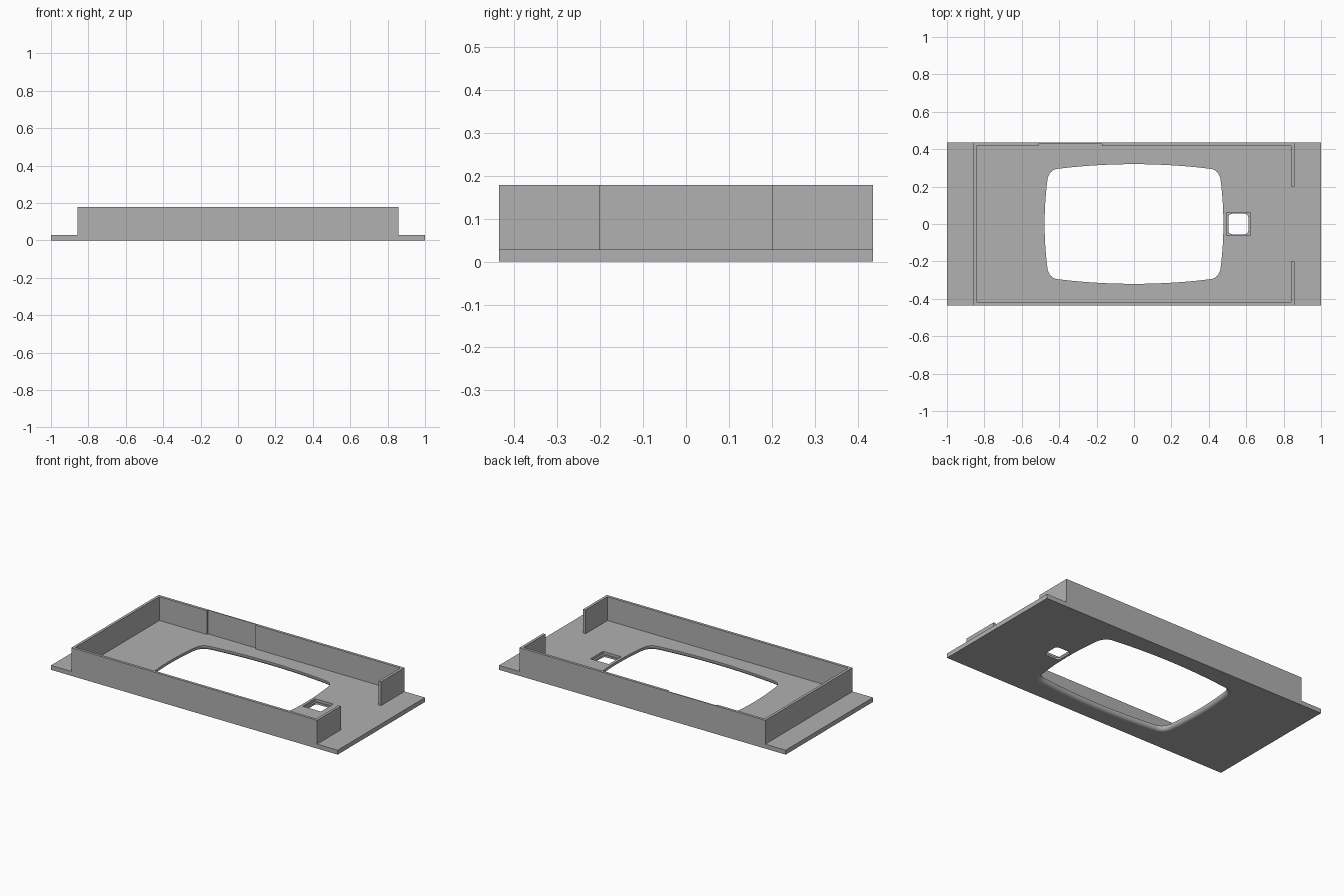
import bpy, bmesh, math
from mathutils import Vector

cube = bpy.data.objects.get("Cube")
if cube:
    bpy.data.objects.remove(cube, do_unlink=True)

LENGTH, DEPTH = 1.0, 0.435      # half sizes of the base plate
PLATE, TOP = 0.028, 0.178       # plate thickness, top of the walls

grey = bpy.data.materials.new("plain_grey")
grey.use_nodes = True
colour = (0.44, 0.44, 0.44, 1)
grey.diffuse_color = colour
grey.node_tree.nodes["Principled BSDF"].inputs["Base Color"].default_value = colour


def loft(name, rings):
    """Closed solid through a stack of matching rings."""
    bm = bmesh.new()
    rows = [[bm.verts.new(p) for p in ring] for ring in rings]
    n = len(rows[0])
    for low, high in zip(rows, rows[1:]):
        for i in range(n):
            j = (i + 1) % n
            bm.faces.new((low[i], low[j], high[j], high[i]))
    bm.faces.new(rows[0])
    bm.faces.new(rows[-1])
    bmesh.ops.recalc_face_normals(bm, faces=bm.faces)
    mesh = bpy.data.meshes.new(name)
    bm.to_mesh(mesh)
    bm.free()
    mesh.materials.append(grey)
    obj = bpy.data.objects.new(name, mesh)
    bpy.context.collection.objects.link(obj)
    return obj


def prism(name, outline, z0, z1):
    return loft(name, [[(x, y, z) for x, y in outline] for z in (z0, z1)])


def rectangle(x0, x1, y0, y1):
    return [(x0, y0), (x1, y0), (x1, y1), (x0, y1)]


def bowed_outline(w, h, cx, cy, bow_x, bow_y, steps):
    """Rounded rectangle with bowed sides; corners start at cx and cy."""
    top = [Vector((cx * i / steps, h - bow_y * (i / steps) ** 2)) for i in range(steps + 1)]
    side = [Vector((w - bow_x * (i / steps) ** 2, cy * i / steps)) for i in range(steps, -1, -1)]
    a, d = top[-1], side[0]
    size = 0.55 * (d.x - a.x)
    b = a + Vector((1, -2 * bow_y / cx)) * size
    c = d + Vector((-2 * bow_x / cy, 1)) * 0.55 * (a.y - d.y)
    corner = []
    for i in range(1, 8):
        t = i / 8
        s = 1 - t
        corner.append(a * s**3 + b * 3 * s * s * t + c * 3 * s * t * t + d * t**3)
    q = [(p.x, p.y) for p in top + corner + side]
    half = q + [(x, -y) for x, y in q[-2::-1]]
    return half + [(-x, y) for x, y in half[-2:0:-1]]


def grow(outline, amount):
    """Push a clockwise outline outwards."""
    result = []
    for i, (x, y) in enumerate(outline):
        before, after = Vector(outline[i - 1]), Vector(outline[(i + 1) % len(outline)])
        t = (after - before).normalized()
        result.append((x - t.y * amount, y + t.x * amount))
    return result


def cut(target, cutter):
    cutter.hide_render = True
    mod = target.modifiers.new("cut", 'BOOLEAN')
    mod.operation, mod.solver, mod.object = 'DIFFERENCE', 'EXACT', cutter
    bpy.context.view_layer.objects.active = target
    bpy.ops.object.modifier_apply(modifier=mod.name)
    bpy.data.objects.remove(cutter, do_unlink=True)


# Base plate
plate = prism("base_plate", rectangle(-LENGTH, LENGTH, -DEPTH, DEPTH), 0, PLATE)

# Large bowed opening, rounded over towards the underside
opening = bowed_outline(0.478, 0.32, 0.41, 0.235, 0.015, 0.025, 10)
radius = 0.022
profile = [(-0.02, radius)]
for i in range(7):
    angle = math.pi / 2 * i / 6
    profile.append((radius * (1 - math.cos(angle)), radius * (1 - math.sin(angle))))
profile.append((0.1, 0))
cut(plate, loft("opening_cutter",
                [[(x, y, z) for x, y in grow(opening, off)] for z, off in profile]))

# Small square pocket with a rounded through hole
cut(plate, prism("pocket_cutter", rectangle(0.495, 0.622, -0.062, 0.062), 0.012, 0.1))
hole = bowed_outline(0.053, 0.055, 0.033, 0.035, 0, 0, 1)
cut(plate, prism("hole_cutter", [(x + 0.558, y) for x, y in hole], -0.05, 0.1))

# Smooth the rounded edges while the flat underside stays flat
bpy.ops.object.select_all(action='DESELECT')
plate.select_set(True)
bpy.context.view_layer.objects.active = plate
bpy.ops.object.shade_smooth_by_angle(angle=math.radians(30))
verts = plate.data.vertices
for edge in plate.data.edges:
    if all(abs(verts[v].co.z) < 1e-5 for v in edge.vertices):
        edge.use_edge_sharp = True

# Surrounding wall: one footprint with a gap on the left end
# and a shallow recess inside the back wall
x0, x1, t, gap = -0.858, 0.857, 0.017, 0.2
inner = DEPTH - t
footprint = [
    (x1, -gap), (x1, -DEPTH), (x0, -DEPTH), (x0, DEPTH), (x1, DEPTH), (x1, gap),
    (x1 - t, gap), (x1 - t, inner),
    (-0.17, inner), (-0.17, inner + 0.011), (-0.51, inner + 0.011), (-0.51, inner),
    (x0 + t, inner), (x0 + t, -inner), (x1 - t, -inner), (x1 - t, -gap),
]
prism("surrounding_wall", footprint, PLATE, TOP)
